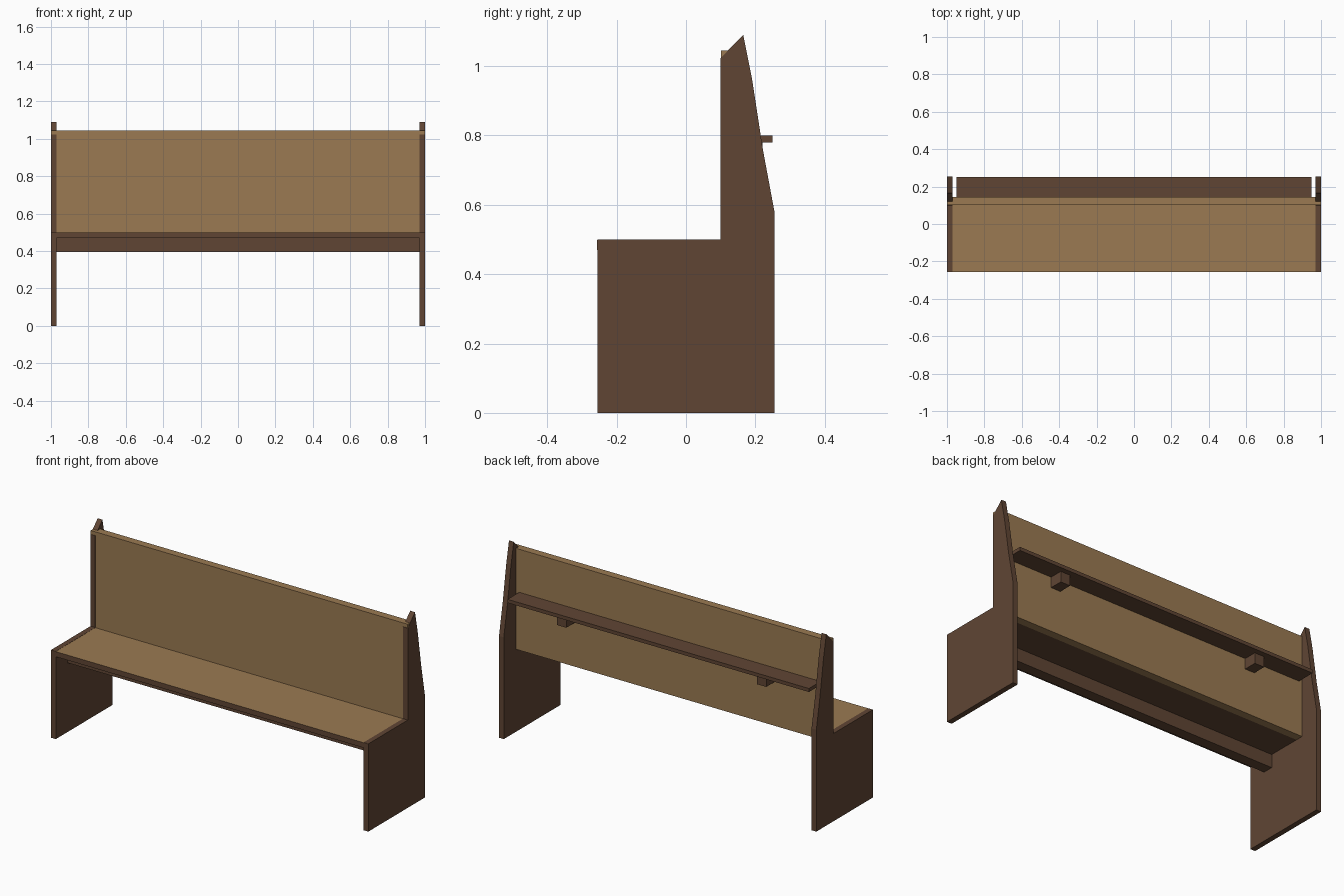
import bpy, bmesh

if "Cube" in bpy.data.objects:
    bpy.data.objects.remove(bpy.data.objects["Cube"])


def material(name, rgb):
    m = bpy.data.materials.new(name)
    m.diffuse_color = (*rgb, 1.0)
    m.use_nodes = True
    m.node_tree.nodes["Principled BSDF"].inputs["Base Color"].default_value = m.diffuse_color
    return m


TAN = material("light_wood", (0.328, 0.195, 0.084))
BROWN = material("dark_wood", (0.117, 0.060, 0.034))


def prism(name, profile, x0, x1, mats):
    """Extrude a (y, z) outline from x0 to x1."""
    bm = bmesh.new()
    face = bm.faces.new([bm.verts.new((x0, y, z)) for y, z in profile])
    out = bmesh.ops.extrude_face_region(bm, geom=[face])
    moved = [v for v in out["geom"] if isinstance(v, bmesh.types.BMVert)]
    bmesh.ops.translate(bm, vec=(x1 - x0, 0, 0), verts=moved)
    bmesh.ops.recalc_face_normals(bm, faces=bm.faces[:])
    me = bpy.data.meshes.new(name)
    bm.to_mesh(me)
    bm.free()
    for m in mats:
        me.materials.append(m)
    ob = bpy.data.objects.new(name, me)
    bpy.context.collection.objects.link(ob)
    return ob


def box(name, x0, x1, y0, y1, z0, z1, *mats):
    return prism(name, [(y0, z0), (y1, z0), (y1, z1), (y0, z1)], x0, x1, mats)


# End panels: low in front, tapering tall behind
outline = [(-0.255, 0), (0.255, 0), (0.255, 0.58), (0.222, 0.757), (0.19, 0.965),
           (0.165, 1.09), (0.10, 1.023), (0.10, 0.50), (-0.255, 0.50)]
prism("left_end_panel", outline, -1.0, -0.97, [BROWN])
prism("right_end_panel", outline, 0.97, 1.0, [BROWN])

# Seat board: dark edges and underside, light top
seat = box("seat", -0.999, 0.999, -0.256, 0.101, 0.47, 0.499, BROWN, TAN)
for p in seat.data.polygons:
    p.material_index = 1 if p.normal.z > 0.5 else 0

# Backrest, a hair inside the panel faces so the panels stay visible
box("backrest", -0.999, 0.999, 0.101, 0.145, 0.47, 1.045, TAN)

# Rail under the seat
box("seat_rail", -0.97, 0.97, -0.15, -0.09, 0.395, 0.47, BROWN)

# Book shelf on the back with two support blocks
box("back_shelf", -0.95, 0.95, 0.145, 0.25, 0.78, 0.80, BROWN)
for side, x in (("left", -0.63), ("right", 0.63)):
    box(side + "_shelf_support", x - 0.03, x + 0.03, 0.145, 0.22, 0.72, 0.78, BROWN)
